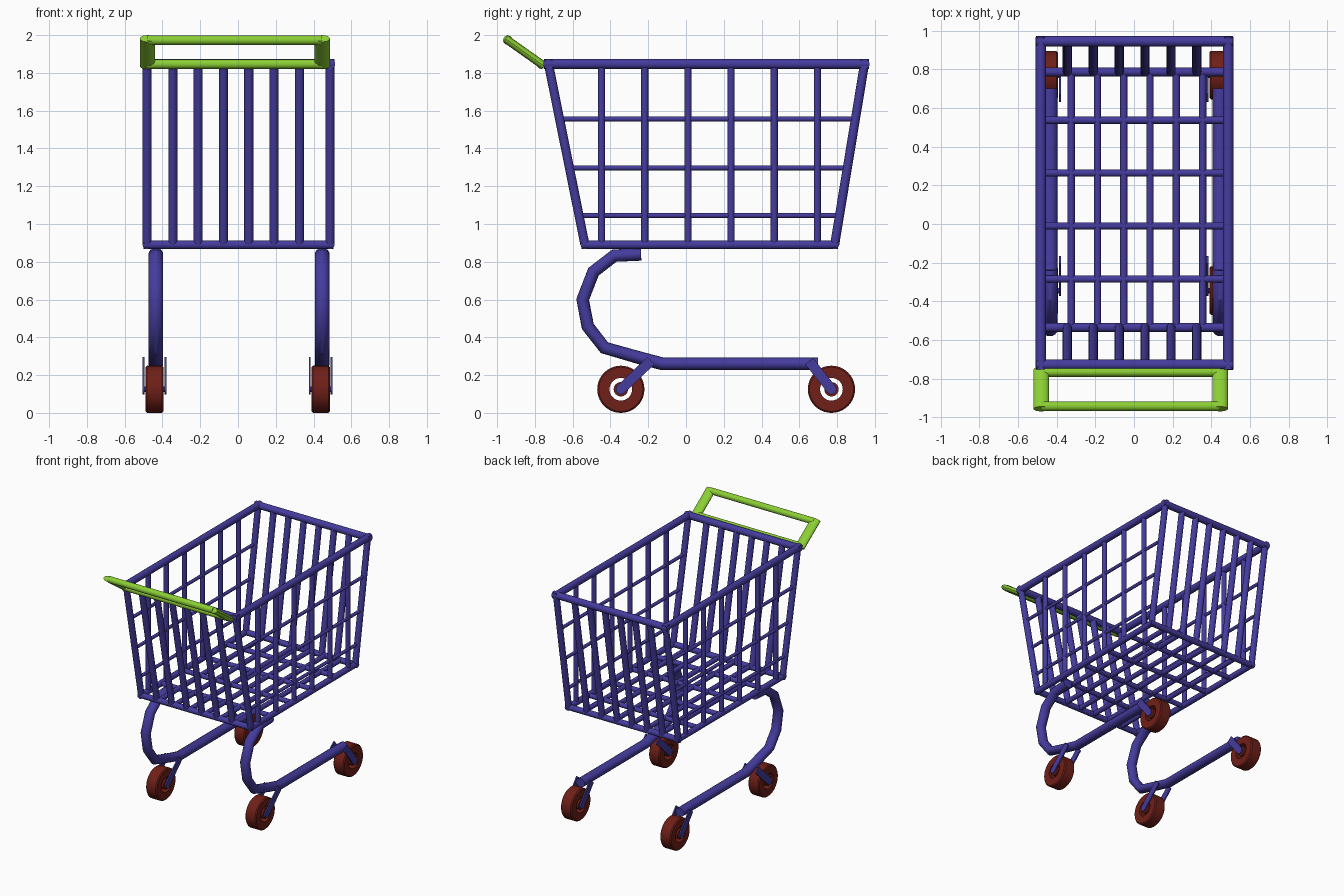
import bpy, bmesh, math
from mathutils import Vector, Matrix

if "Cube" in bpy.data.objects:
    bpy.data.objects.remove(bpy.data.objects["Cube"])


def material(name, rgb):
    m = bpy.data.materials.new(name)
    m.diffuse_color = (*rgb, 1)
    m.use_nodes = True
    m.node_tree.nodes["Principled BSDF"].inputs["Base Color"].default_value = m.diffuse_color
    return m


PURPLE = material("purple_paint", (0.06, 0.045, 0.34))
GREEN = material("green_grip", (0.26, 0.62, 0.035))
RED = material("dark_red_rubber", (0.16, 0.014, 0.009))


def finish(name, bm, mat):
    bmesh.ops.recalc_face_normals(bm, faces=bm.faces[:])
    me = bpy.data.meshes.new(name)
    bm.to_mesh(me)
    bm.free()
    me.materials.append(mat)
    ob = bpy.data.objects.new(name, me)
    bpy.context.collection.objects.link(ob)
    bpy.ops.object.select_all(action='DESELECT')
    ob.select_set(True)
    bpy.context.view_layer.objects.active = ob
    bpy.ops.object.shade_smooth_by_angle(angle=math.radians(32))
    return ob


def rods(name, segs, r, mat, flat=1.0, sides=16):
    """Straight round bars; flat squashes the cross-section away from x."""
    bm = bmesh.new()
    for a, b in segs:
        a, b = Vector(a), Vector(b)
        d = (b - a).normalized()
        u = Vector((1, 0, 0)) if abs(d.x) < 0.9 else Vector((0, 1, 0))
        v = d.cross(u)
        rot = Matrix((u, v, d)).transposed().to_4x4()
        bmesh.ops.create_cone(
            bm, cap_ends=True, segments=sides, radius1=r, radius2=r, depth=(b - a).length,
            matrix=Matrix.Translation((a + b) / 2) @ rot @ Matrix.Diagonal((1, flat, 1, 1)))
    return finish(name, bm, mat)


def ring_loop(corners, ext):
    """Closed frame of bars, each run past its corners by ext."""
    out = []
    for i, c in enumerate(corners):
        a, b = Vector(c), Vector(corners[(i + 1) % len(corners)])
        d = (b - a).normalized() * ext
        out.append((a - d, b + d))
    return out


# Basket proportions
XL, XR = -0.482, 0.488
ZT, ZB = 1.847, 0.89
FT, FB = -0.728, -0.535   # front y at top and bottom
BT, BB = 0.945, 0.787     # back y at top and bottom


def slope(top, bottom, z):
    return bottom + (top - bottom) * (z - ZB) / (ZT - ZB)


# Basket rims and corner posts
rods("basket_top_rim", ring_loop([(XL, FT, ZT), (XR, FT, ZT), (XR, BT, ZT), (XL, BT, ZT)], 0.024), 0.027, PURPLE)
rods("basket_bottom_rim", ring_loop([(XL, FB, ZB), (XR, FB, ZB), (XR, BB, ZB), (XL, BB, ZB)], 0.018), 0.023, PURPLE)
rods("basket_corner_posts", [((x, yb, ZB), (x, yt, ZT)) for x in (XL, XR)
                             for yb, yt in ((FB, FT), (BB, BT))], 0.024, PURPLE)

# Front and back bars
xs = [-0.345 + 0.134 * i for i in range(6)]
rods("basket_front_bars", [((x, FB, ZB), (x, FT, ZT)) for x in xs], 0.024, PURPLE)
rods("basket_back_bars", [((x, BB, ZB), (x, BT, ZT)) for x in xs], 0.024, PURPLE)

# Side grids
ys = [-0.447 + 0.2285 * i for i in range(6)]
rods("basket_side_uprights", [((x, y, ZB), (x, y, ZT)) for x in (XL, XR) for y in ys], 0.019, PURPLE)
rods("basket_side_rails", [((x, slope(FT, FB, z), z), (x, slope(BT, BB, z), z))
                           for x in (XL, XR) for z in (1.045, 1.297, 1.556)], 0.013, PURPLE, sides=12)

# Floor grid
rods("basket_floor_long_bars", [((-0.325 + 0.136 * i, FB, ZB), (-0.325 + 0.136 * i, BB, ZB))
                                for i in range(6)], 0.019, PURPLE)
rods("basket_floor_cross_bars", [((XL, y, ZB), (XR, y, ZB)) for y in (-0.285, -0.01, 0.264, 0.537)], 0.019, PURPLE)

# Handle: two flattened arms and two cross bars
HL, HR = -0.48, 0.446
rods("handle_arms", [((x, -0.957, 1.982), (x, -0.752, 1.837)) for x in (HL, HR)], 0.04, GREEN, flat=0.55)
rods("handle_bars", [((HL, y, z), (HR, y, z)) for y, z in ((-0.943, 1.973), (-0.766, 1.846))], 0.025, GREEN)

# Curved legs running under the basket
PATH = [(-0.238, 0.84), (-0.38, 0.832), (-0.49, 0.747), (-0.547, 0.6), (-0.52, 0.458),
        (-0.432, 0.345), (-0.24, 0.29), (-0.125, 0.26), (0.7, 0.26)]


def leg(name, x):
    bm, n, prev = bmesh.new(), 16, None
    pts = [Vector((0, *p)) for p in PATH]
    for i, p in enumerate(pts):
        d0 = (p - pts[max(i - 1, 0)]).normalized()
        d1 = (pts[min(i + 1, len(pts) - 1)] - p).normalized()
        t = (d0 + d1).normalized()
        side = Vector((0, -t.z, t.y))
        ring = [bm.verts.new(p + Vector((x + 0.039 * math.cos(a), 0, 0)) + side * 0.034 * math.sin(a))
                for a in (2 * math.pi * k / n for k in range(n))]
        if prev:
            for k in range(n):
                bm.faces.new((prev[k], prev[k - 1], ring[k - 1], ring[k]))
        else:
            bm.faces.new(ring)
        prev = ring
    bm.faces.new(prev)
    finish(name, bm, PURPLE)


def wheel(name, x, y):
    """Hollow tyre with a separate hub, turned around the x axis."""
    bm, n = bmesh.new(), 40
    w, b = 0.048, 0.008
    tyre = [(0.06, -w), (0.125 - b, -w), (0.125, b - w), (0.125, w - b), (0.125 - b, w), (0.06, w)]
    rings = []
    for r, dx in tyre:
        rings.append([bm.verts.new((x + dx, y + r * math.cos(a), 0.125 + r * math.sin(a)))
                      for a in (2 * math.pi * k / n for k in range(n))])
    for i, ring in enumerate(rings):
        nxt = rings[(i + 1) % len(rings)]
        for k in range(n):
            bm.faces.new((ring[k - 1], ring[k], nxt[k], nxt[k - 1]))
    bmesh.ops.create_cone(bm, cap_ends=True, segments=24, radius1=0.038, radius2=0.038, depth=2 * w,
                          matrix=Matrix.Translation((x, y, 0.125)) @ Matrix.Rotation(math.pi / 2, 4, 'Y'))
    finish(name, bm, RED)


def fork(name, x, top, axle):
    """Pair of thin plates with rounded lower ends, plus the axle pin."""
    bm = bmesh.new()
    a, c = Vector((0, *top)), Vector((0, *axle))
    d = (c - a).normalized()
    s = Vector((0, -d.z, d.y)) * 0.027
    outline = [a - s, a + s] + [c + s * math.cos(t) + d * 0.027 * math.sin(t)
                                for t in (math.pi * k / 8 for k in range(9))]
    outline = [outline[0], *outline[1:]]
    for off in (-0.058, 0.058):
        f = bm.faces.new([bm.verts.new(p + Vector((x + off - 0.005, 0, 0))) for p in outline])
        g = bmesh.ops.extrude_face_region(bm, geom=[f])['geom']
        bmesh.ops.translate(bm, vec=(0.01, 0, 0), verts=[v for v in g if isinstance(v, bmesh.types.BMVert)])
    bmesh.ops.create_cone(bm, cap_ends=True, segments=12, radius1=0.015, radius2=0.015, depth=0.116,
                          matrix=Matrix.Translation((x, *axle)) @ Matrix.Rotation(math.pi / 2, 4, 'Y'))
    finish(name, bm, PURPLE)


# Legs, forks and wheels on both sides
for side, lx, wx in (("left", -0.435, -0.442), ("right", 0.446, 0.438)):
    leg(f"leg_{side}", lx)
    for end, top, y in (("front", (-0.185, 0.277), -0.345), ("back", (0.652, 0.274), 0.77)):
        wheel(f"{end}_{side}_wheel", wx, y)
        fork(f"{end}_{side}_fork", wx, top, (y, 0.125))
